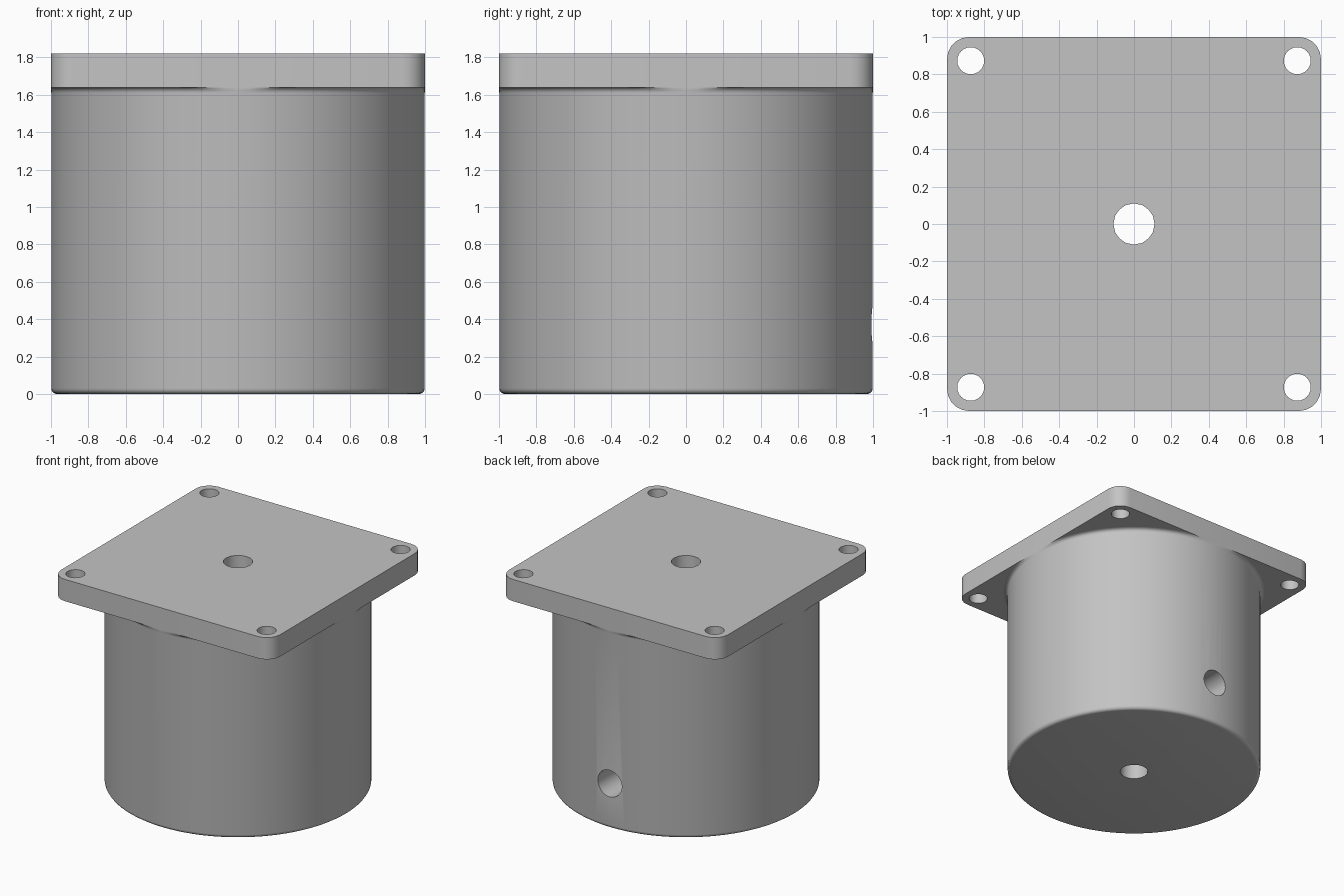
import bpy, bmesh, math
from mathutils import Matrix

PLATE_Z, TOP_Z = 1.64, 1.82
RADIUS, FILLET, CORNER = 0.998, 0.03, 0.12
BORE_R, SCREW_R, SCREW_POS, SIDE_Z = 0.11, 0.072, 0.873, 0.37

cube = bpy.data.objects.get("Cube")
if cube:
    bpy.data.objects.remove(cube, do_unlink=True)

grey = bpy.data.materials.new("light grey")
grey.use_nodes = True
grey.diffuse_color = (0.55, 0.55, 0.55, 1)
grey.node_tree.nodes["Principled BSDF"].inputs["Base Color"].default_value = grey.diffuse_color


def make_object(name, bm):
    bmesh.ops.recalc_face_normals(bm, faces=bm.faces)
    mesh = bpy.data.meshes.new(name)
    bm.to_mesh(mesh)
    bm.free()
    mesh.materials.append(grey)
    obj = bpy.data.objects.new(name, mesh)
    bpy.context.collection.objects.link(obj)
    return obj


def add_rod(bm, radius, matrix, length, sides):
    bmesh.ops.create_cone(bm, cap_ends=True, segments=sides, radius1=radius,
                          radius2=radius, depth=length, matrix=matrix)


def drill(obj, bm):
    """Cut the rods in bm out of obj, then shade it."""
    cutter = make_object("hole_cutter", bm)
    cutter.hide_render = True
    bpy.ops.object.select_all(action='DESELECT')
    obj.select_set(True)
    bpy.context.view_layer.objects.active = obj
    mod = obj.modifiers.new("holes", 'BOOLEAN')
    mod.operation, mod.solver, mod.object = 'DIFFERENCE', 'EXACT', cutter
    mod.use_self = True
    bpy.ops.object.modifier_apply(modifier=mod.name)
    bpy.data.objects.remove(cutter, do_unlink=True)
    bpy.ops.object.shade_smooth_by_angle(angle=math.radians(35))


# Barrel: round lower edge, flared fillet under the plate
steps = [i * math.pi / 8 for i in range(5)]
profile = [(RADIUS - FILLET + FILLET * math.sin(a), FILLET - FILLET * math.cos(a)) for a in steps]
profile += [(RADIUS + FILLET - FILLET * math.cos(a), PLATE_Z - FILLET + FILLET * math.sin(a)) for a in steps]

bm = bmesh.new()
SIDES = 96
rings = [[bm.verts.new((r * math.cos(2 * math.pi * k / SIDES), r * math.sin(2 * math.pi * k / SIDES), z))
          for k in range(SIDES)] for r, z in profile]
for low, high in zip(rings, rings[1:]):
    for k in range(SIDES):
        n = (k + 1) % SIDES
        bm.faces.new((low[k], low[n], high[n], high[k]))
bm.faces.new(rings[0])
bm.faces.new(rings[-1])
# The flare is trimmed flush with the plate edges
for v in bm.verts:
    v.co.x = max(-1, min(1, v.co.x))
    v.co.y = max(-1, min(1, v.co.y))
barrel = make_object("barrel", bm)

# Shaft bore and the side hole that meets it
bm = bmesh.new()
add_rod(bm, BORE_R, Matrix.Translation((0, 0, 1)), 4, 16)
add_rod(bm, BORE_R, Matrix.Translation((0, 0.75, SIDE_Z)) @ Matrix.Rotation(math.pi / 2, 4, 'X'), 1.5, 24)
drill(barrel, bm)

# Square mounting plate with rounded corners
bm = bmesh.new()
outline = []
for q in range(4):
    mid = math.pi / 4 + q * math.pi / 2
    cx = math.copysign(1 - CORNER, math.cos(mid))
    cy = math.copysign(1 - CORNER, math.sin(mid))
    for i in range(6):
        a = q * math.pi / 2 + i * math.pi / 10
        outline.append(bm.verts.new((cx + CORNER * math.cos(a), cy + CORNER * math.sin(a), PLATE_Z)))
base = bm.faces.new(outline)
top = bmesh.ops.extrude_face_region(bm, geom=[base], use_keep_orig=True)["geom"]
bmesh.ops.translate(bm, vec=(0, 0, TOP_Z - PLATE_Z), verts=[g for g in top if isinstance(g, bmesh.types.BMVert)])
plate = make_object("mounting_plate", bm)

# Centre bore and four screw holes
bm = bmesh.new()
add_rod(bm, BORE_R, Matrix.Translation((0, 0, 1)), 4, 16)
for sx in (-1, 1):
    for sy in (-1, 1):
        add_rod(bm, SCREW_R, Matrix.Translation((sx * SCREW_POS, sy * SCREW_POS, 1)), 4, 24)
drill(plate, bm)
